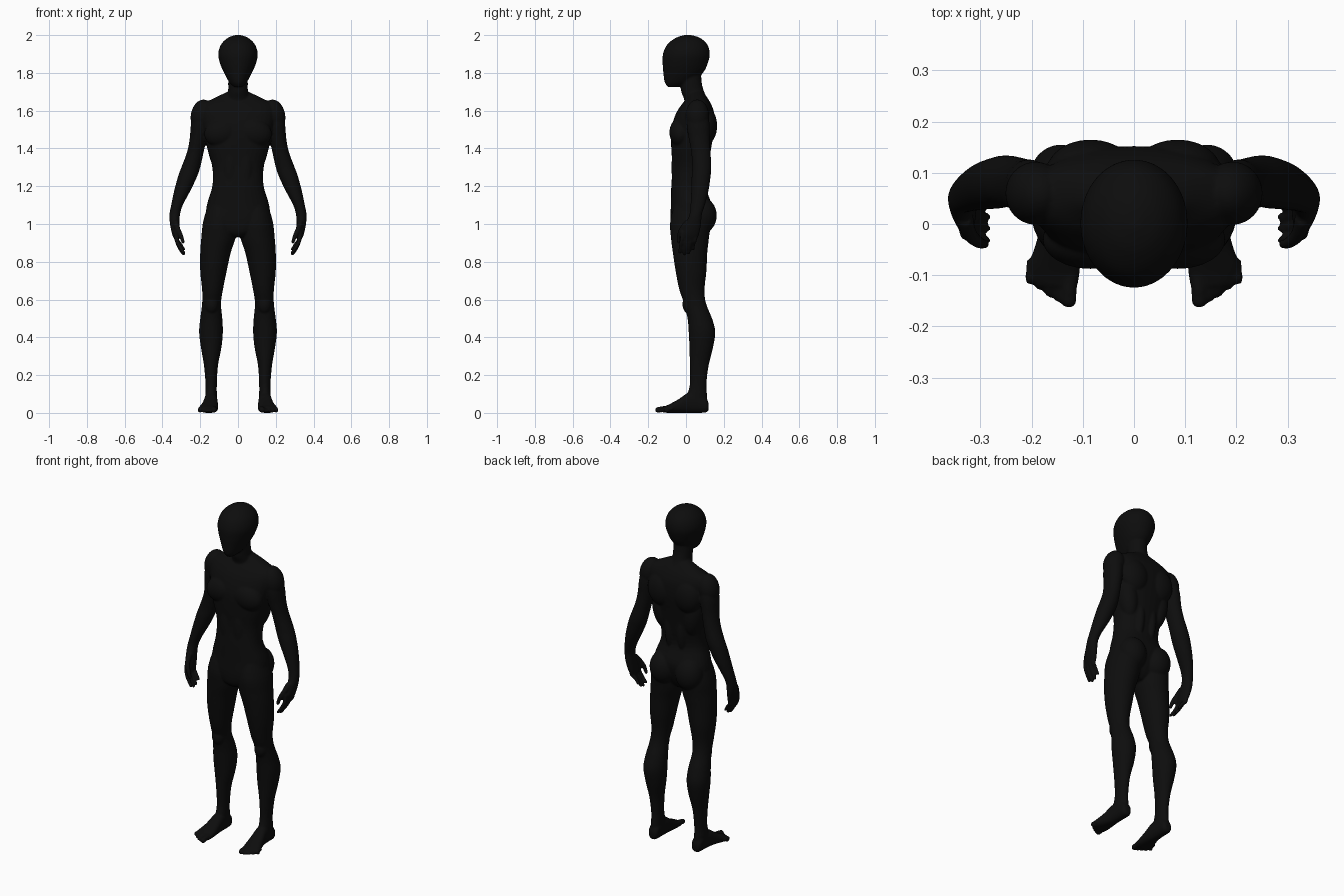
import bpy
import bmesh
from math import cos, sin, pi, copysign
from mathutils import Vector, Matrix

cube = bpy.data.objects.get("Cube")
if cube:
    bpy.data.objects.remove(cube, do_unlink=True)

SIDES = 32
bm = bmesh.new()


def smooth_rows(rows, steps=4):
    """Catmull-Rom interpolation between the rows of a profile."""
    rows = [Vector(r) for r in rows]
    result = []
    for i in range(len(rows) - 1):
        before, start, end = rows[max(i - 1, 0)], rows[i], rows[i + 1]
        after = rows[min(i + 2, len(rows) - 1)]
        for k in range(steps):
            t = k / steps
            result.append(start + (end - before) * (t / 2)
                          + (before * 2 - start * 5 + end * 4 - after) * (t * t / 2)
                          + (start * 3 - before - end * 3 + after) * (t ** 3 / 2))
    return result + [rows[-1]]


def skin(rings):
    """Bridge a list of vertex rings and close both ends."""
    for lower, upper in zip(rings, rings[1:]):
        for i in range(len(lower)):
            j = (i + 1) % len(lower)
            bm.faces.new((lower[i], lower[j], upper[j], upper[i]))
    bm.faces.new(rings[0])
    bm.faces.new(rings[-1])


def loft(rows, side=1, along="z", power=2.0):
    """Rows hold a position, then the low and high limits on both other axes."""
    rings = []
    for pos, a_low, a_high, b_low, b_high in smooth_rows(rows):
        ring = []
        for i in range(SIDES):
            c, s = cos(2 * pi * i / SIDES), sin(2 * pi * i / SIDES)
            a = copysign(abs(c) ** (2 / power), c)
            b = copysign(abs(s) ** (2 / power), s)
            x = side * ((a_low + a_high) / 2 + a * (a_high - a_low) / 2)
            other = (b_low + b_high) / 2 + b * (b_high - b_low) / 2
            point = (x, other, pos) if along == "z" else (x, pos, other)
            ring.append(bm.verts.new(point))
        rings.append(ring)
    skin(rings)


def centred_loft(rows, power=2.0):
    """Symmetric loft from height, half width, front and back."""
    loft([(z, -w, w, front, back) for z, w, front, back in rows], power=power)


def ellipsoid(centre, radii, side=1, tilt=0.0):
    x, y, z = centre
    place = (Matrix.Translation((side * x, y, z))
             @ Matrix.Rotation(side * tilt, 4, "Y") @ Matrix.Diagonal((*radii, 1)))
    bmesh.ops.create_uvsphere(bm, u_segments=24, v_segments=16, radius=1, matrix=place)


def digit(points, thick, thin, side):
    """A tapering finger or toe with a rounded tip."""
    path = smooth_rows([(side * x, y, z) for x, y, z in points], 5)
    rings = []
    for i, p in enumerate(path):
        direction = path[min(i + 1, len(path) - 1)] - path[max(i - 1, 0)]
        turn = direction.to_track_quat("Z", "Y")
        r = thick + (thin - thick) * i / (len(path) - 1)
        rings.append([bm.verts.new(p + turn @ Vector((r * cos(k * pi / 6), r * sin(k * pi / 6), 0)))
                      for k in range(12)])
    skin(rings)
    tip = path[-1]
    ellipsoid((tip.x, tip.y, tip.z), (thin, thin, thin))


# Head
centred_loft([
    (1.725, .02, -.095, -.04), (1.75, .046, -.113, .03), (1.8, .074, -.12, .09),
    (1.85, .095, -.124, .115), (1.9, .105, -.122, .126), (1.95, .09, -.1, .113),
    (1.985, .055, -.055, .075), (2, .016, -.01, .03)])

# Neck
centred_loft([
    (1.6, .09, 0, .13), (1.66, .066, -.01, .115), (1.7, .053, -.025, .096),
    (1.75, .052, -.03, .083), (1.82, .05, -.03, .08)])

# Torso, from crotch to the slope of the shoulders
centred_loft([
    (.93, .03, -.05, .06), (.96, .1, -.075, .09), (1.02, .165, -.083, .12),
    (1.1, .165, -.08, .135), (1.2, .136, -.078, .104), (1.3, .136, -.072, .118),
    (1.4, .163, -.078, .133), (1.5, .185, -.078, .15), (1.58, .2, -.055, .15),
    (1.63, .19, -.025, .135), (1.665, .13, .005, .115), (1.7, .055, .02, .09)], 2.3)

for side in (1, -1):
    # Chest, shoulder blade, flank and buttock muscles
    ellipsoid((.085, -.03, 1.485), (.095, .058, .075), side, .25)
    ellipsoid((.085, .105, 1.52), (.085, .06, .1), side)
    ellipsoid((.105, .07, 1.4), (.055, .06, .13), side, .15)
    ellipsoid((.04, .07, 1.3), (.035, .055, .15), side)
    ellipsoid((.085, .085, 1.045), (.08, .078, .095), side)
    ellipsoid((.04, -.035, 1.3), (.045, .042, .16), side)

    # Leg, from hip to ankle
    loft([
        (1.14, .03, .145, -.05, .1), (1.02, .012, .183, -.083, .13),
        (.93, .013, .194, -.08, .122), (.85, .038, .2, -.07, .113),
        (.75, .06, .2, -.055, .108), (.65, .08, .19, -.035, .098),
        (.58, .09, .19, -.01, .106), (.5, .083, .2, .008, .138),
        (.43, .08, .206, .014, .155), (.35, .087, .197, .018, .144),
        (.25, .106, .18, .02, .12), (.15, .112, .172, .02, .108),
        (.08, .112, .174, .005, .112), (.02, .115, .17, .03, .108)], side)
    ellipsoid((.14, .015, .575), (.037, .034, .05), side)

    # Foot, from heel to the ball
    loft([
        (.12, .125, .16, .015, .05), (.105, .113, .172, .002, .08),
        (.06, .11, .175, 0, .11), (.01, .108, .18, 0, .105),
        (-.04, .105, .192, 0, .072), (-.09, .105, .207, 0, .045),
        (-.12, .11, .19, .002, .032)], side, "y", 2.4)

    # Toes
    for i in range(5):
        x = .123 + i * .019
        reach = -.149 + i * i * .0023 + i * .003
        size = .016 if i == 0 else .0105
        digit([(x, -.07, .022), (x + .003, -.11, .022), (x + .004, reach, size)],
              size, size * .95, side)

    # Shoulder and arm, down to the wrist
    ellipsoid((.192, .06, 1.575), (.058, .062, .085), side, -.2)
    loft([
        (1.64, .16, .2, .03, .09), (1.6, .15, .235, .01, .11),
        (1.53, .155, .249, .003, .125), (1.45, .167, .256, .015, .126),
        (1.38, .182, .27, .028, .13), (1.3, .2, .3, .033, .134),
        (1.25, .217, .318, .03, .13), (1.18, .25, .337, .028, .12),
        (1.1, .292, .354, .024, .1), (1.05, .307, .363, .018, .084),
        (1, .31, .36, -.002, .08), (.95, .308, .35, -.02, .07),
        (.92, .31, .338, -.02, .06)], side)

    # Fingers and thumb
    for i in range(4):
        y = -.018 + i * .023
        drop = (.01, 0, .007, .027)[i]
        digit([(.329, y, .96), (.325, y - .004, .915), (.309, y - .01, .872 + drop),
               (.288, y - .014, .84 + drop)], .0125, .0085, side)
    digit([(.33, .01, 1.01), (.32, -.02, .975), (.303, -.036, .94), (.291, -.039, .905)],
          .017, .0095, side)

# One continuous skin over all of the parts
bmesh.ops.recalc_face_normals(bm, faces=bm.faces)
mesh = bpy.data.meshes.new("body")
bm.to_mesh(mesh)
bm.free()
body = bpy.data.objects.new("body", mesh)
bpy.context.collection.objects.link(body)

remesh = body.modifiers.new("skin", "REMESH")
remesh.mode = "VOXEL"
remesh.voxel_size = .0055
remesh.use_smooth_shade = True
relax = body.modifiers.new("relax", "SMOOTH")
relax.factor = .5
relax.iterations = 4

black = bpy.data.materials.new("matte_black")
black.use_nodes = True
colour = (.004, .004, .004, 1)
black.diffuse_color = colour
black.node_tree.nodes["Principled BSDF"].inputs["Base Color"].default_value = colour
mesh.materials.append(black)
